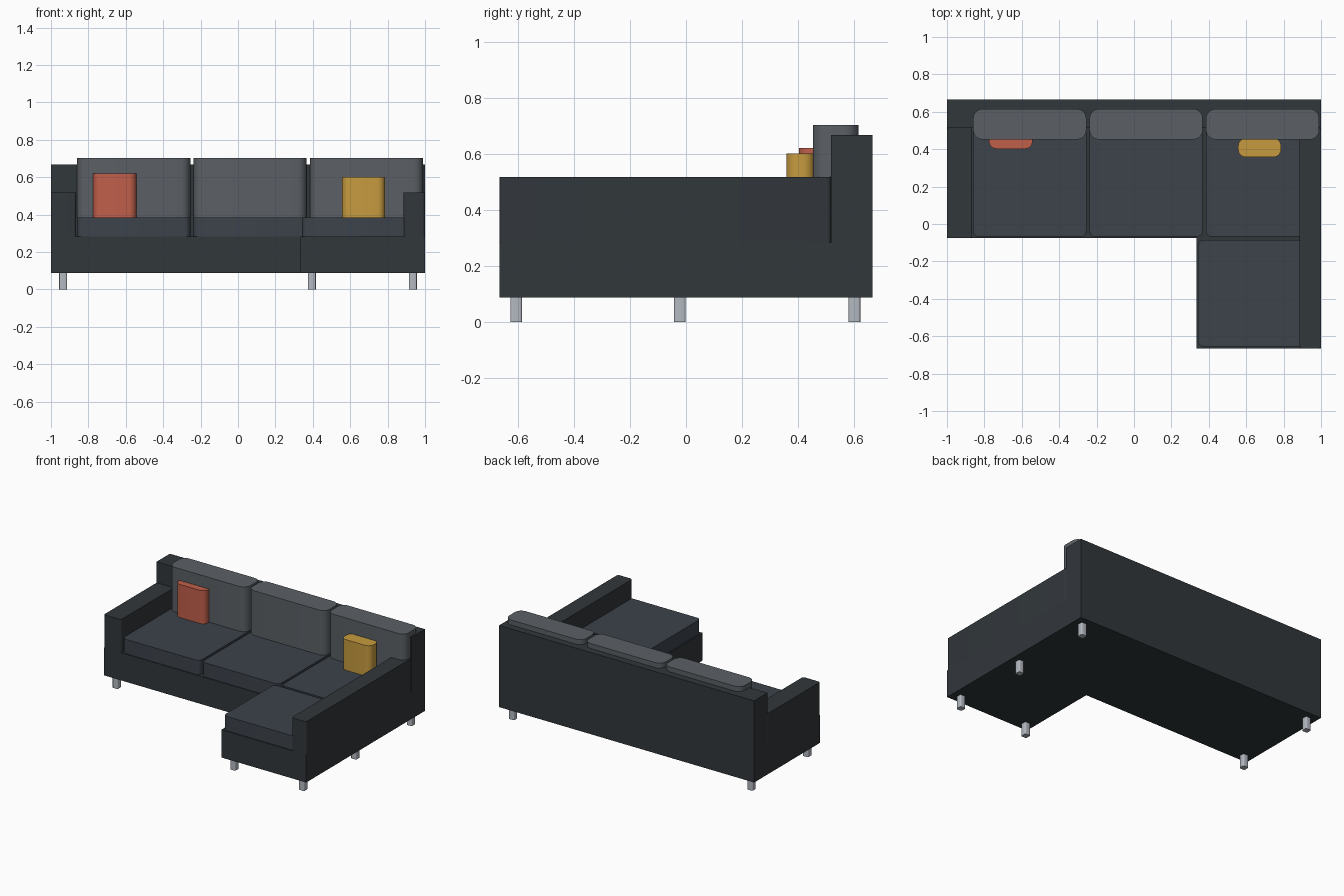
import bpy, bmesh, math

if "Cube" in bpy.data.objects:
    bpy.data.objects.remove(bpy.data.objects["Cube"])


def material(name, rgb):
    m = bpy.data.materials.new(name)
    m.diffuse_color = (*rgb, 1)
    m.use_nodes = True
    m.node_tree.nodes["Principled BSDF"].inputs["Base Color"].default_value = m.diffuse_color
    return m


FRAME = material("charcoal_fabric", (0.031, 0.038, 0.044))
SEAT = material("slate_fabric", (0.046, 0.056, 0.071))
BACK = material("grey_fabric", (0.105, 0.117, 0.13))
RED = material("red_fabric", (0.53, 0.115, 0.07))
YELLOW = material("yellow_fabric", (0.57, 0.33, 0.05))
METAL = material("leg_metal", (0.45, 0.48, 0.53))


def extrude(name, outline, z0, z1, mat):
    """Extrude a plan outline from z0 up to z1."""
    bm = bmesh.new()
    face = bm.faces.new([bm.verts.new((x, y, z0)) for x, y in outline])
    new = bmesh.ops.extrude_face_region(bm, geom=[face])["geom"]
    top = [v for v in new if isinstance(v, bmesh.types.BMVert)]
    bmesh.ops.translate(bm, verts=top, vec=(0, 0, z1 - z0))
    bmesh.ops.recalc_face_normals(bm, faces=bm.faces)
    mesh = bpy.data.meshes.new(name)
    bm.to_mesh(mesh)
    bm.free()
    mesh.materials.append(mat)
    ob = bpy.data.objects.new(name, mesh)
    bpy.context.collection.objects.link(ob)
    bpy.context.view_layer.objects.active = ob
    ob.select_set(True)
    bpy.ops.object.shade_smooth_by_angle(angle=math.radians(35))
    ob.select_set(False)
    return ob


def block(name, x, y, z, mat, r=0.0, seg=6):
    """Block with vertical edges rounded to radius r."""
    pts = []
    for i, (cx, cy) in enumerate([(x[1] - r, y[1] - r), (x[0] + r, y[1] - r),
                                  (x[0] + r, y[0] + r), (x[1] - r, y[0] + r)]):
        for k in range(seg + 1 if r else 1):
            a = math.pi / 2 * (i + k / seg)
            pts.append((cx + r * math.cos(a), cy + r * math.sin(a)))
    return extrude(name, pts, *z, mat)


BASE_Z, DECK_Z, SEAT_Z = 0.088, 0.284, 0.385
FRONT, INNER, REAR = -0.665, -0.075, 0.665

# L-shaped base
extrude("base", [(-1, INNER), (0.335, INNER), (0.335, FRONT), (1, FRONT),
                 (1, REAR), (-1, REAR)], BASE_Z, DECK_Z, FRAME)

# Backrest and arms
block("backrest", (-1, 1), (0.517, REAR), (DECK_Z, 0.667), FRAME)
block("left_arm", (-1, -0.865), (INNER, 0.517), (DECK_Z, 0.518), FRAME, 0.015)
block("right_arm", (0.885, 1), (FRONT, 0.517), (DECK_Z, 0.518), FRAME, 0.015)

# Seat and back cushions
for i in range(3):
    x = -0.86 + 0.6225 * i
    block(f"seat_cushion_{i + 1}", (x, x + 0.605), (-0.068, 0.517),
          (DECK_Z, SEAT_Z), SEAT, 0.03)
    block(f"back_cushion_{i + 1}", (x, x + 0.605), (0.452, 0.615),
          (SEAT_Z, 0.702), BACK, 0.05)
block("chaise_cushion", (0.343, 0.99), (-0.656, -0.086), (DECK_Z, SEAT_Z), SEAT, 0.03)

# Throw pillows
block("red_pillow", (-0.775, -0.543), (0.402, 0.502), (SEAT_Z, 0.62), RED, 0.04)
block("yellow_pillow", (0.557, 0.786), (0.358, 0.458), (SEAT_Z, 0.602), YELLOW, 0.04)

# Legs
for i, (x, y) in enumerate([(-0.935, 0.6), (0.935, 0.6), (-0.935, -0.022),
                            (0.935, -0.022), (0.395, -0.605), (0.935, -0.605)]):
    block(f"leg_{i + 1}", (x - 0.021, x + 0.021), (y - 0.021, y + 0.021),
          (0, BASE_Z), METAL, 0.008, 3)
